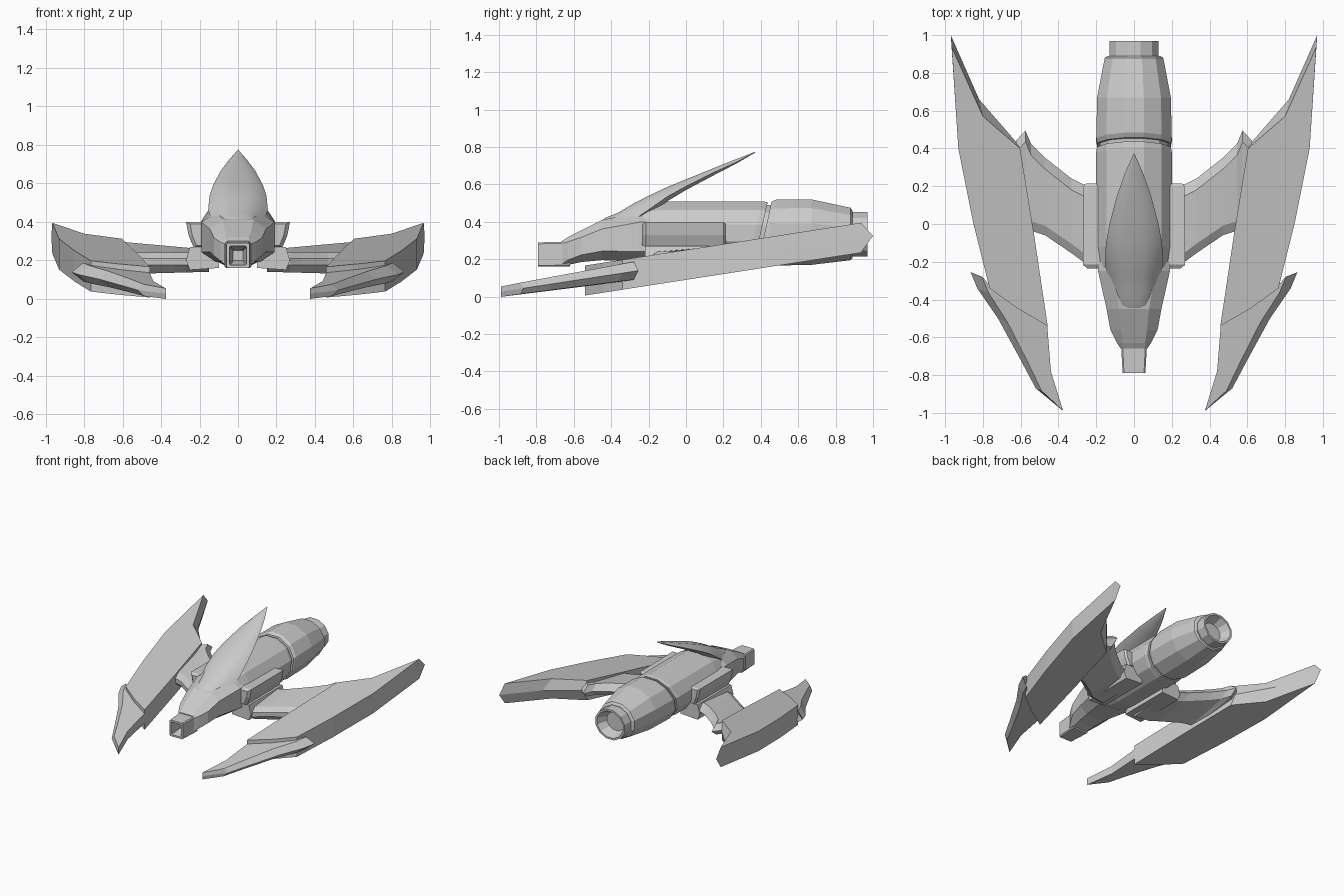
import bpy, bmesh, math
from math import sin, cos, pi


def loft(name, rings, mirror=False, smooth=0):
    """Skin a list of equal-length rings of 3D points and cap both ends."""
    bm = bmesh.new()
    vs = [[bm.verts.new(p) for p in r] for r in rings]
    n = len(rings[0])
    for a, b in zip(vs, vs[1:]):
        for i in range(n):
            j = (i + 1) % n
            bm.faces.new((a[i], a[j], b[j], b[i]))
    bm.faces.new(vs[0][::-1])
    bm.faces.new(vs[-1])
    bmesh.ops.recalc_face_normals(bm, faces=bm.faces)
    me = bpy.data.meshes.new(name)
    bm.to_mesh(me)
    bm.free()
    ob = bpy.data.objects.new(name, me)
    bpy.context.collection.objects.link(ob)
    if mirror:
        ob.modifiers.new("mirror", 'MIRROR')
    if smooth:
        bpy.context.view_layer.objects.active = ob
        ob.select_set(True)
        bpy.ops.object.shade_smooth_by_angle(angle=math.radians(smooth))
        ob.select_set(False)
    return ob


def round_ring(y, w, zlo, zhi, lean=0.0):
    """Twelve-sided hull section with flats at top, bottom and sides."""
    c, h = (zlo + zhi) / 2, (zhi - zlo) / 2 / cos(pi / 12)
    w /= cos(pi / 12)
    pts = [(w * cos(a), h * sin(a)) for a in [pi / 12 + k * pi / 6 for k in range(12)]]
    return [(x, y + lean * z, c + z) for x, z in pts]


def box_ring(y, w, zlo, zhi, ch):
    """Chamfered rectangular section, ch = chamfer as a fraction."""
    c, h, k = (zlo + zhi) / 2, (zhi - zlo) / 2, 1 - ch
    pts = [(w, -h * k), (w, h * k), (w * k, h), (-w * k, h),
           (-w, h * k), (-w, -h * k), (-w * k, -h), (w * k, -h)]
    return [(x, y, c + z) for x, z in pts]


# Main hull, the groove and the engine housing
loft("main_hull", [round_ring(*s) for s in [
    (-0.30, 0.15, 0.20, 0.46), (-0.22, 0.19, 0.18, 0.495), (-0.12, 0.2, 0.17, 0.51),
    (0.37, 0.2, 0.17, 0.51, 0.22), (0.40, 0.195, 0.175, 0.505, 0.22)]])
loft("hull_groove", [round_ring(y, 0.18, 0.19, 0.49, 0.22) for y in (0.36, 0.48)])
loft("engine_housing", [round_ring(*s) for s in [
    (0.42, 0.195, 0.17, 0.507, 0.22), (0.445, 0.2, 0.165, 0.52, 0.22),
    (0.67, 0.195, 0.17, 0.52), (0.88, 0.155, 0.195, 0.475), (0.89, 0.14, 0.205, 0.46)]])

# Hollow exhaust nozzle
loft("exhaust_nozzle", [round_ring(*s) for s in [
    (0.86, 0.13, 0.215, 0.452), (0.97, 0.13, 0.215, 0.452),
    (0.97, 0.115, 0.23, 0.437), (0.895, 0.08, 0.26, 0.405)]])

# Nose cowl and hollow square gun barrel
loft("nose_cowl", [box_ring(*s) for s in [
    (-0.66, 0.07, 0.165, 0.30, 0.2), (-0.63, 0.09, 0.17, 0.32, 0.35),
    (-0.56, 0.125, 0.185, 0.355, 0.45), (-0.45, 0.145, 0.195, 0.41, 0.45),
    (-0.25, 0.19, 0.19, 0.45, 0.4), (-0.2, 0.19, 0.19, 0.45, 0.4)]])
loft("nose_barrel", [box_ring(*s) for s in [
    (-0.62, 0.07, 0.16, 0.295, 0.12), (-0.79, 0.06, 0.16, 0.29, 0.12),
    (-0.79, 0.045, 0.175, 0.275, 0.12), (-0.67, 0.025, 0.2, 0.25, 0.12)]])

# Raised leaf-shaped canopy: y, half width, top, edge and bottom heights
canopy = [(-0.46, 0.06, 0.40, 0.385, 0.34), (-0.43, 0.095, 0.425, 0.39, 0.33),
          (-0.36, 0.12, 0.455, 0.39, 0.33), (-0.28, 0.14, 0.505, 0.41, 0.35),
          (-0.2, 0.155, 0.545, 0.465, 0.43), (-0.1, 0.148, 0.59, 0.535, 0.51),
          (0.0, 0.13, 0.63, 0.59, 0.57), (0.15, 0.09, 0.69, 0.665, 0.65),
          (0.27, 0.048, 0.737, 0.72, 0.712), (0.37, 0.003, 0.775, 0.772, 0.77)]
loft("canopy_fin", [[(w, y, e), (0.75 * w, y, e + 0.6 * (t - e)), (0.35 * w, y, e + 0.93 * (t - e)),
                     (-0.35 * w, y, e + 0.93 * (t - e)), (-0.75 * w, y, e + 0.6 * (t - e)),
                     (-w, y, e), (-0.5 * w, y, b), (0.5 * w, y, b)]
                    for y, w, t, e, b in canopy], smooth=35)

# Side pods at the wing roots
pod = [(0.15, 0.40), (0.27, 0.40), (0.257, 0.33), (0.23, 0.265), (0.15, 0.265)]
loft("side_pod", [[(0.15 + (x - 0.15) * k, y, 0.33 + (z - 0.33) * k) for x, z in pod]
                  for y, k in ((-0.235, 0.82), (-0.215, 1), (0.2, 0.97), (0.215, 0.85))], mirror=True)
loft("wing_root_block", [[(x, y, z) for x, z in
                          ((0.1, 0.16), (0.25, 0.15), (0.27, 0.2), (0.25, 0.27), (0.1, 0.27))]
                         for y in (-0.22, 0.21)], mirror=True)


# Wings: x, front y, rear y
def wing_ring(x, f, r):
    d = 0.09 * (x - 0.15)
    return [(x, f, 0.21), (x, f, 0.175), (x, f + 0.05, 0.14 - d * 0.3), (x, r - 0.06, 0.165 + d),
            (x, r, 0.21 + d), (x, r - 0.06, 0.255 + d), (x, f + 0.05, 0.24)]


loft("wing", [wing_ring(*s) for s in [
    (0.15, -0.22, 0.21), (0.27, -0.2, 0.21), (0.33, -0.155, 0.24), (0.47, -0.06, 0.35),
    (0.545, -0.035, 0.425), (0.575, 0.02, 0.495), (0.625, 0.1, 0.44)]], mirror=True)

# Long side blades: level outline and the bulged middle outline at the rear
blade = [(0.965, 0.935), (0.93, 0.4), (0.85, 0.0), (0.765, -0.34), (0.62, -0.445),
         (0.457, -0.54), (0.53, -0.05), (0.603, 0.4), (0.8, 0.57)]
blade_mid = [(0.97, 1.0)] + blade[1:7] + [(0.62, 0.43), (0.82, 0.66)]
loft("side_blade", [[(x, y, 0.17 + 0.155 * y + h) for x, y in o]
                    for o, h in ((blade, -0.08), (blade_mid, 0), (blade, 0.08))], mirror=True)

# Barbed blade tips: x, y, inward shift of the upper and lower outlines
tip = [(0.375, -0.99, 0), (0.52, -0.87, 0.03), (0.6, -0.72, 0.04), (0.72, -0.5, 0.05),
       (0.83, -0.34, 0.06), (0.865, -0.255, 0.06), (0.765, -0.335, 0.02), (0.62, -0.435, 0),
       (0.46, -0.53, 0), (0.44, -0.78, 0)]
loft("blade_tip", [[(x - abs(s) * d, y - abs(s) * d * 0.4, 0.178 + 0.153 * y + s * (0.055 + 0.028 * y))
                    for x, y, d in tip] for s in (-1, 0, 1)], mirror=True)
